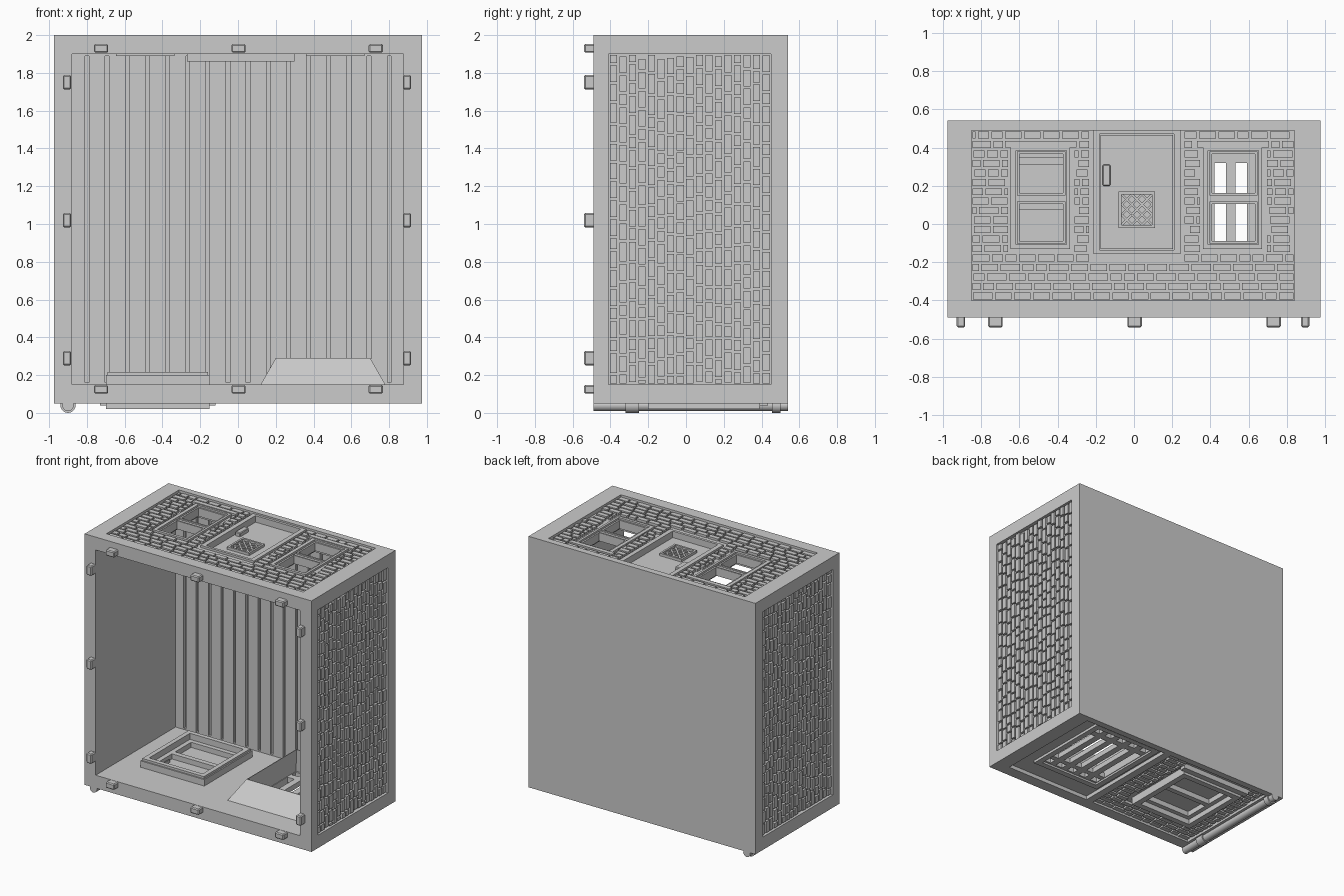
import bpy, bmesh, math, random
from mathutils import Matrix, Vector

if "Cube" in bpy.data.objects:
    bpy.data.objects.remove(bpy.data.objects["Cube"])

random.seed(4)
# each wall plane maps (u, v, depth) to world axes
PLANE = {'X': lambda u, v, w: (w, u, v), 'Z': lambda u, v, w: (u, v, w)}


def finish(name, bm):
    bmesh.ops.recalc_face_normals(bm, faces=bm.faces[:])
    me = bpy.data.meshes.new(name)
    bm.to_mesh(me)
    bm.free()
    ob = bpy.data.objects.new(name, me)
    bpy.context.collection.objects.link(ob)
    return ob


def add_box(bm, x0, x1, y0, y1, z0, z1):
    m = Matrix.Translation(((x0 + x1) / 2, (y0 + y1) / 2, (z0 + z1) / 2)) @ \
        Matrix.Diagonal((x1 - x0, y1 - y0, z1 - z0, 1))
    return bmesh.ops.create_cube(bm, size=1, matrix=m)['verts']


def boxes(name, items, bevel=0):
    bm = bmesh.new()
    for b in items:
        add_box(bm, *b)
    if bevel:
        bmesh.ops.bevel(bm, geom=bm.edges[:], offset=bevel, segments=1, affect='EDGES')
    return finish(name, bm)


def plate(name, rect, z0, z1, holes=()):
    """Horizontal slab with rectangular through holes."""
    us = sorted({rect[0], rect[1], *[c for h in holes for c in h[:2]]})
    vs = sorted({rect[2], rect[3], *[c for h in holes for c in h[2:]]})
    bm = bmesh.new()
    grid = {(i, j): bm.verts.new((u, v, z0)) for i, u in enumerate(us) for j, v in enumerate(vs)}
    for i in range(len(us) - 1):
        for j in range(len(vs) - 1):
            u, v = (us[i] + us[i + 1]) / 2, (vs[j] + vs[j + 1]) / 2
            if not any(h[0] < u < h[1] and h[2] < v < h[3] for h in holes):
                bm.faces.new([grid[i, j], grid[i + 1, j], grid[i + 1, j + 1], grid[i, j + 1]])
    bmesh.ops.delete(bm, geom=[v for v in bm.verts if not v.link_faces], context='VERTS')
    ext = bmesh.ops.extrude_face_region(bm, geom=bm.faces[:], use_keep_orig=True)['geom']
    bmesh.ops.translate(bm, verts=[g for g in ext if isinstance(g, bmesh.types.BMVert)], vec=(0, 0, z1 - z0))
    return finish(name, bm)


def bricks(name, plane, rect, base, top, voids=(), along='u', row=0.05, length=0.1, gap=0.013):
    """Staggered raised bricks that stop at the voids."""
    if along == 'v':
        rect = (rect[2], rect[3], rect[0], rect[1])
    bm = bmesh.new()
    n = round((rect[3] - rect[2]) / row)
    pitch = (rect[3] - rect[2]) / n
    for r in range(n):
        v0 = rect[2] + r * pitch + gap / 2
        v1 = v0 + pitch - gap
        spans = [(rect[0] + gap / 2, rect[1] - gap / 2)]
        for a, b, c, d in voids:
            if c < v1 and d > v0:
                spans = [s for p, q in spans for s in ((p, min(q, a)), (max(p, b), q)) if s[1] - s[0] > .015]
        for s, e in spans:
            u = rect[0] - (r % 2) * length / 2 + random.uniform(-.015, .015)
            while u < e:
                step = length * random.choice((.7, 1, 1, 1.15))
                a, b = max(u, s), min(u + step - gap, e)
                if b - a > .015:
                    h = base + (top - base) * random.uniform(.75, 1)
                    lo, hi = sorted((base - (top - base) * .2, h))
                    p, q = ((a, v0), (b, v1)) if along == 'u' else ((v0, a), (v1, b))
                    p, q = PLANE[plane](*p, lo), PLANE[plane](*q, hi)
                    add_box(bm, p[0], q[0], p[1], q[1], p[2], q[2])
                u += step
    return finish(name, bm)


# --- main case: open-fronted box with sunk panels, openings and siding grooves
WIN = (-.485, .52)
case = boxes("case_body", [(-.975, .975, -.49, .54, .05, 2)])
side = (-.41, .45, .15, 1.9)
top_panel = (-.85, .84, -.40, .49)
low_brick = (-.85, .06, -.40, .49)
vent_panel = (.12, .86, -.40, .49)
low_win = (-.70, -.15, -.20, .39)
cuts = [
    [(-.88, .875, -.7, .49, .15, 1.9)],
    [(-.80 + .1067 * k - .010, -.80 + .1067 * k + .010, .47, .51, .16, 1.89) for k in range(16)],
    [(.945, 1.1, *side), (-1.1, -.945, *side), (*top_panel, 1.97, 2.1),
     (*low_brick, -.1, .08), (*vent_panel, -.1, .08)],
    [(c - .14, c + .14, -.115, .39, 1.8, 2.05) for c in WIN] +
    [(-.18, .21, -.135, .47, 1.925, 2.05), (-.69, -.16, -.19, .38, 0, .18),
     (.19, .71, -.21, .44, 0, .18)],
]
cutters = []
for i, group in enumerate(cuts):
    cutter = boxes("cutter_%d" % i, group)
    cutter.hide_render = True
    mod = case.modifiers.new("cut", 'BOOLEAN')
    mod.operation, mod.object, mod.solver = 'DIFFERENCE', cutter, 'EXACT'
    cutters.append(cutter)
deps = bpy.context.evaluated_depsgraph_get()
baked = bpy.data.meshes.new_from_object(case.evaluated_get(deps))
case.modifiers.clear()
case.data = baked
for cutter in cutters:
    bpy.data.objects.remove(cutter)

# --- joining pegs around the open front
pegs = [(x - .038, x + .038, -.54, -.48, z - .023, z + .023) for x in (-.725, .003, .73) for z in (.125, 1.93)]
pegs += [(x - .022, x + .022, -.54, -.48, z - .038, z + .038) for x in (-.905, .895) for z in (.29, 1.02, 1.75)]
boxes("joining_pegs", pegs, .007)

# --- brickwork on sides, top and bottom
bricks("right_bricks", 'X', side, .945, .967, along='v')
bricks("left_bricks", 'X', side, -.945, -.967, along='v')
voids = [(c - .175, c + .175, -.14, .405) for c in WIN] + [(c - .20, c + .20, .39, .44) for c in WIN]
voids.append((-.235, .265, -.165, .5))
bricks("top_bricks", 'Z', top_panel, 1.97, 1.99, voids)
bricks("bottom_bricks", 'Z', low_brick, .08, .06, [(-.73, -.12, -.23, .46)])

# --- open top windows: casing, two-light sash, lintel
for label, c in zip(("left", "right"), WIN):
    plate(label + "_window_casing", (c - .16, c + .15, -.13, .40), 1.89, 1.985,
          [(c - .132, c + .132, -.108, .385)])
    plate(label + "_window_sash", (c - .135, c + .135, -.112, .388), 1.91, 1.965,
          [(c - .113, c + .113, -.09, .105), (c - .113, c + .113, .162, .367)])
    for part, lo, hi in (("lower", -.102, .117), ("upper", .15, .379)):
        plate("%s_window_%s_bead" % (label, part), (c - .126, c + .126, lo, hi), 1.96, 1.975,
              [(c - .113, c + .113, lo + .012, hi - .012)])
    boxes(label + "_window_lintel", [(c - .19, c + .185, .40, .435, 1.965, 1.992)])

# --- door with frame, handle and lattice vent
plate("door_frame", (-.215, .245, -.155, .495), 1.95, 1.987, [(-.18, .21, -.135, .47)])
boxes("door_backing", [(-.27, .30, -.20, .49, 1.86, 1.91)])
boxes("door_leaf", [(-.175, .205, -.13, .465, 1.9, 1.94)])
boxes("door_handle", [(-.165, -.122, .20, .31, 1.93, 1.97)], .005)
plate("door_vent_frame", (-.08, .11, -.02, .17), 1.93, 1.96, [(-.065, .095, -.005, .155)])
bm = bmesh.new()
for i in range(3):
    for j in range(3):
        for a in (45, -45):
            m = Matrix.Translation((-.038 + i * .0533, .022 + j * .0533, 1.944)) @ \
                Matrix.Rotation(math.radians(a), 4, 'Z') @ Matrix.Diagonal((.074, .012, .012, 1))
            bmesh.ops.create_cube(bm, size=1, matrix=m)
finish("door_vent_lattice", bm)

# --- closed window in the bottom wall
plate("bottom_window_casing", low_win, .02, .20, [(-.655, -.195, -.155, .345)])
plate("bottom_window_inner_lip", (-.69, -.16, -.19, .38), .19, .217, [(-.655, -.195, -.155, .345)])
plate("bottom_window_sash", (-.66, -.19, -.16, .35), .06, .17,
      [(-.62, -.23, -.12, .075), (-.62, -.23, .115, .31)])
boxes("bottom_window_panes", [(-.63, -.22, -.13, .32, .10, .13)])
boxes("bottom_window_lintel", [(-.73, -.12, .39, .435, .04, .085)])
boxes("bottom_window_latch", [(-.61, -.60, -.05, .02, .125, .15)])

# --- slotted vent in the bottom wall with sloped hood inside
slots = [(.45 + k * .11 - .03, .45 + k * .11 + .03, a, b) for k in range(-2, 3)
         for a, b in ((-.19, -.14), (-.10, .32), (.37, .42))]
plate("vent_grille", (.185, .715, -.215, .445), .075, .115, slots)
plate("vent_frame", (.15, .75, -.25, .475), .06, .09, [(.195, .705, -.205, .435)])
bm = bmesh.new()
rings = []
for x0, x1, y0, y1, z in ((.12, .78, -.30, .489, .15), (.20, .70, -.18, .43, .29),
                          (.205, .695, -.175, .425, .29), (.195, .705, -.205, .435, .11)):
    rings.append([bm.verts.new(p) for p in ((x0, y0, z), (x1, y0, z), (x1, y1, z), (x0, y1, z))])
for a, b in zip(rings, rings[1:] + rings[:1]):
    for k in range(4):
        bm.faces.new((a[k], a[(k + 1) % 4], b[(k + 1) % 4], b[k]))
finish("vent_hood", bm)

# --- drain pipe with clips under the bottom wall
for name, y0, y1, r in (("drain_pipe", -.49, .54, .03), ("pipe_clip_low", -.32, -.25, .04),
                        ("pipe_clip_high", .455, .50, .04)):
    bm = bmesh.new()
    m = Matrix.Translation((-.90, (y0 + y1) / 2, .04)) @ Matrix.Rotation(math.pi / 2, 4, 'X')
    bmesh.ops.create_cone(bm, cap_ends=True, segments=24, radius1=r, radius2=r, depth=y1 - y0, matrix=m)
    # flatten the upper half into the wall
    for v in bm.verts:
        v.co.z = min(v.co.z, .052)
    ob = finish(name, bm)
    bpy.ops.object.select_all(action='DESELECT')
    bpy.context.view_layer.objects.active = ob
    ob.select_set(True)
    bpy.ops.object.shade_smooth_by_angle(angle=math.radians(35))
